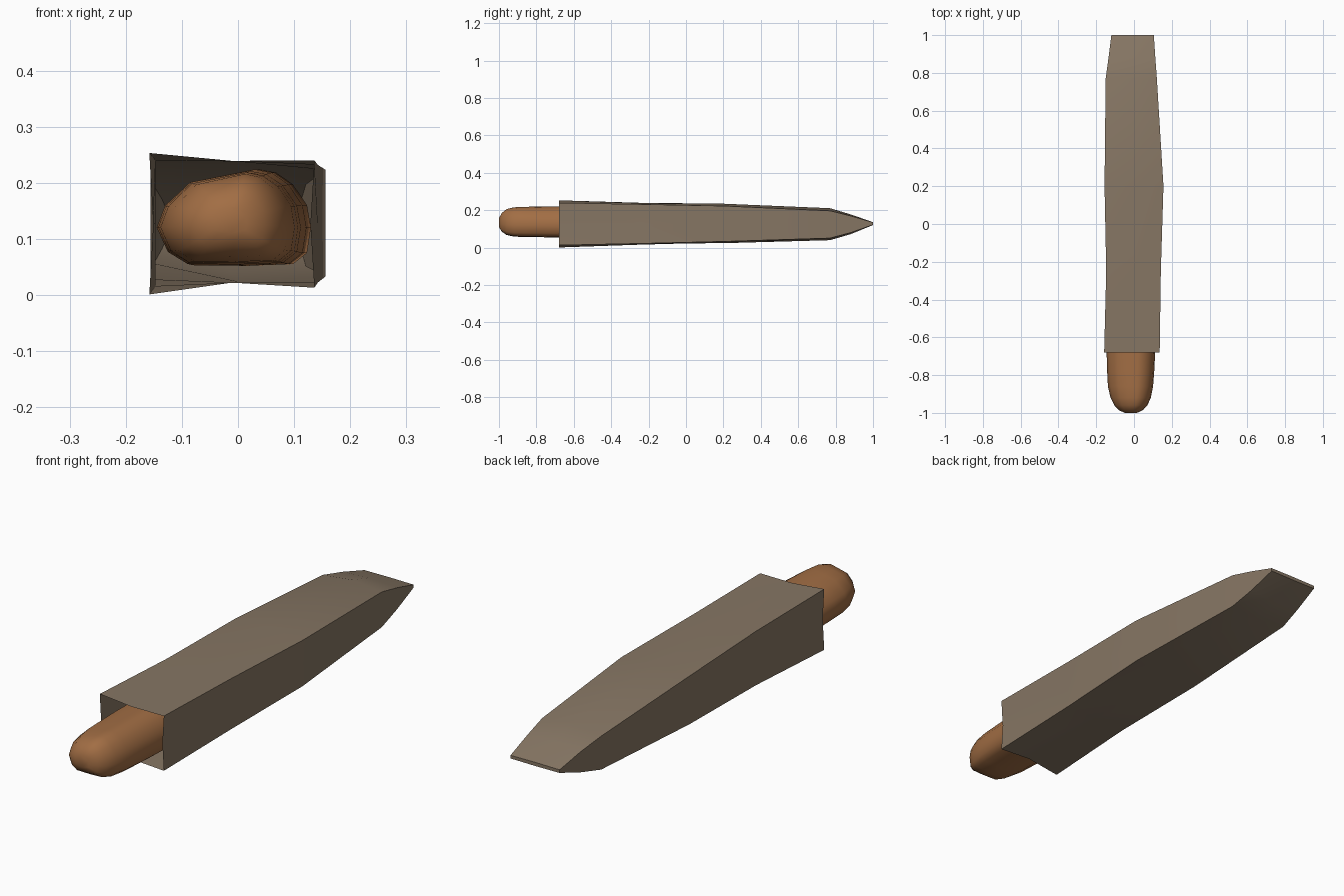
import bpy, bmesh, math


def material(name, rgb):
    m = bpy.data.materials.new(name)
    m.diffuse_color = (*rgb, 1)
    return m


def loft(name, rings, mat, cap_start, cap_end, angle):
    """Skin a list of equal-length point rings."""
    bm = bmesh.new()
    loops = [[bm.verts.new(p) for p in ring] for ring in rings]
    n = len(loops[0])
    for a, b in zip(loops, loops[1:]):
        for i in range(n):
            j = (i + 1) % n
            bm.faces.new((a[i], a[j], b[j], b[i]))
    if cap_start:
        bm.faces.new(loops[0])
    if cap_end:
        bm.faces.new(loops[-1])
    bmesh.ops.recalc_face_normals(bm, faces=bm.faces)
    mesh = bpy.data.meshes.new(name)
    bm.to_mesh(mesh)
    bm.free()
    mesh.materials.append(mat)
    obj = bpy.data.objects.new(name, mesh)
    bpy.context.collection.objects.link(obj)
    bpy.context.view_layer.objects.active = obj
    obj.select_set(True)
    bpy.ops.object.shade_smooth_by_angle(angle=math.radians(angle))
    obj.select_set(False)
    return obj


wrapper_mat = material("wrapper taupe", (0.24, 0.182, 0.127))
bar_mat = material("toffee brown", (0.36, 0.155, 0.058))

# Wrapper: open at the front, pinched flat at the back
# y, left x, right x, top z (left, mid, right), bottom z (left, mid, right), side pinch
stations = [
    (-0.68, -0.158, 0.136, (0.253, 0.239, 0.240), (0.001, 0.022, 0.013), 0.007),
    (-0.25, -0.147, 0.142, (0.240, 0.238, 0.232), (0.016, 0.022, 0.022), 0.0),
    (0.20, -0.156, 0.156, (0.228, 0.235, 0.223), (0.028, 0.024, 0.033), 0.0),
    (0.77, -0.150, 0.121, (0.195, 0.211, 0.197), (0.056, 0.040, 0.051), 0.0),
    (0.88, -0.135, 0.113, (0.170, 0.178, 0.170), (0.083, 0.072, 0.080), 0.0),
    (1.00, -0.120, 0.105, (0.135, 0.136, 0.135), (0.122, 0.121, 0.122), 0.0),
]
rings = []
for y, xl, xr, t, b, s in stations:
    xm, zl, zr = (xl + xr) / 2, (t[0] + b[0]) / 2, (t[2] + b[2]) / 2
    rings.append([(xl, y, t[0]), (xm, y, t[1]), (xr, y, t[2]), (xr - s, y, zr),
                  (xr, y, b[2]), (xm, y, b[1]), (xl, y, b[0]), (xl + s, y, zl)])
loft("wrapper", rings, wrapper_mat, False, True, 35)

# Bar: lumpy flat-bottomed section, rounded nose, running inside the wrapper
section = [(-0.145, 0.12), (-0.13, 0.16), (-0.085, 0.203), (-0.03, 0.214), (0.02, 0.224),
           (0.05, 0.218), (0.08, 0.197), (0.105, 0.16), (0.112, 0.12), (0.105, 0.075),
           (0.08, 0.055), (0.0, 0.052), (-0.09, 0.053), (-0.125, 0.075)]
cx, cz = -0.017, 0.132
# y, width scale, height scale, shift to the right
spine = [(-1.0, 0.25, 0.28, 0.0), (-0.985, 0.5, 0.58, 0.0), (-0.96, 0.68, 0.8, 0.0),
         (-0.92, 0.83, 0.91, -0.001), (-0.86, 0.93, 0.94, -0.002), (-0.78, 0.97, 0.95, -0.001),
         (-0.68, 1.0, 0.97, 0.0), (-0.3, 1.0, 1.0, 0.01), (0.2, 1.0, 1.0, 0.018),
         (0.55, 0.9, 0.85, 0.01), (0.7, 0.7, 0.6, 0.0), (0.77, 0.3, 0.25, 0.0)]
rings = [[(cx + dx + (x - cx) * sx, y, cz + (z - cz) * sz) for x, z in section]
         for y, sx, sz, dx in spine]
loft("bar", rings, bar_mat, True, True, 60)
